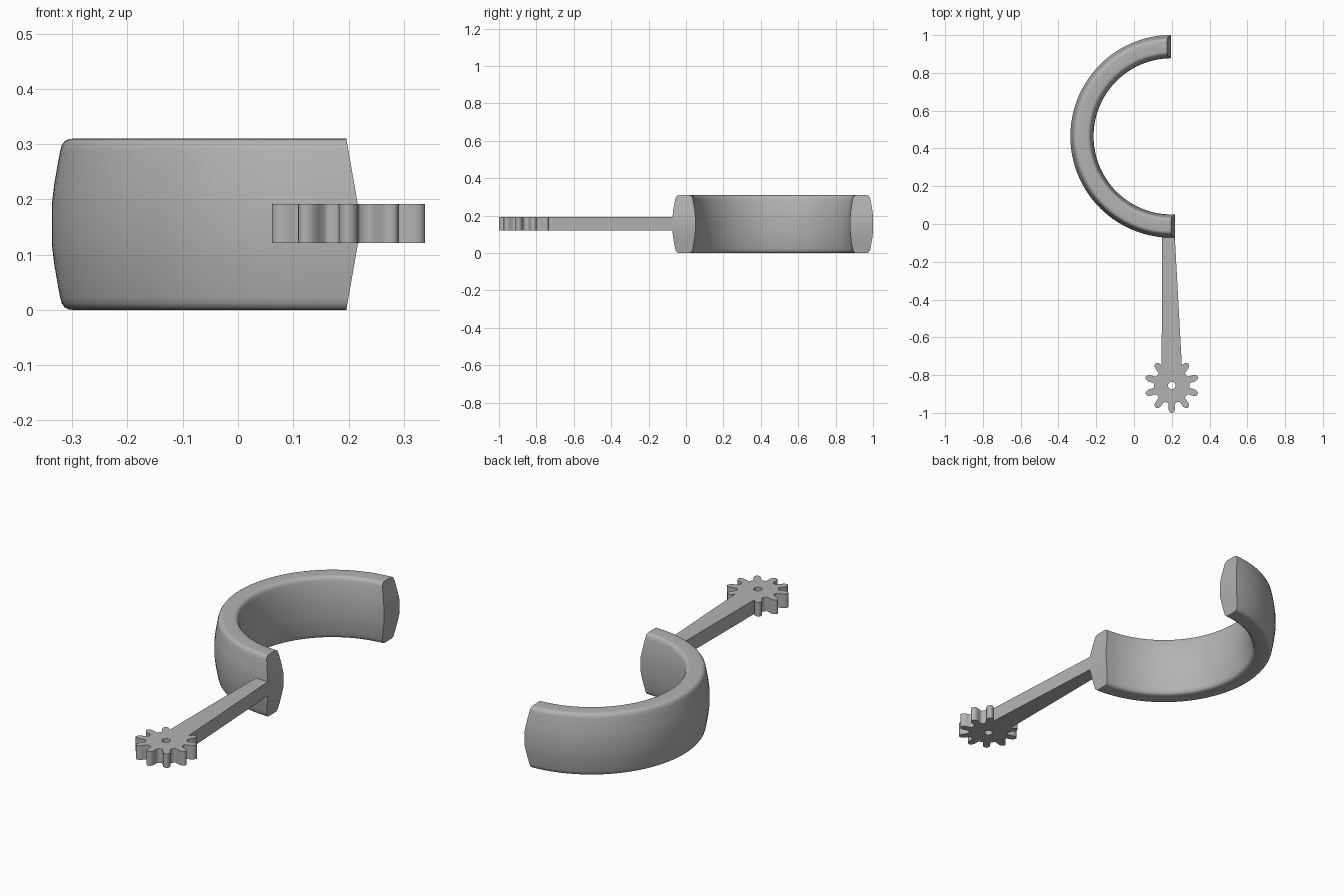
import bpy, bmesh
from math import sin, cos, pi, radians, sqrt

cube = bpy.data.objects.get("Cube")
if cube:
    bpy.data.objects.remove(cube, do_unlink=True)

grey = bpy.data.materials.new("plain_grey")
grey.use_nodes = True
colour = (0.45, 0.45, 0.45, 1)
grey.diffuse_color = colour
grey.node_tree.nodes["Principled BSDF"].inputs["Base Color"].default_value = colour


def finish(bm, name, angle):
    bmesh.ops.recalc_face_normals(bm, faces=bm.faces[:])
    mesh = bpy.data.meshes.new(name)
    bm.to_mesh(mesh)
    bm.free()
    mesh.materials.append(grey)
    ob = bpy.data.objects.new(name, mesh)
    bpy.context.collection.objects.link(ob)
    bpy.ops.object.select_all(action='DESELECT')
    ob.select_set(True)
    bpy.context.view_layer.objects.active = ob
    bpy.ops.object.shade_smooth_by_angle(angle=radians(angle))


# Half ring: barrel section (height from middle, outer radius, inner radius)
CX, CY, MID = 0.2, 0.464, 0.155
upper = [(0.035, .537, .414), (0.07, .533, .417), (0.105, .527, .422),
         (0.132, .522, .427), (0.143, .519, .430), (0.150, .514, .435),
         (0.154, .507, .442), (0.155, .499, .450)]
section = [(-h, o, i) for h, o, i in reversed(upper)] + upper
outline = [(h, o) for h, o, i in section] + [(h, i) for h, o, i in reversed(section)]


def end_point(h, r, x, side):
    # The cut ends bulge outward towards mid height
    x += 0.021 * min(1, (1 - abs(h) / MID) / 0.77)
    return (x, CY + side * sqrt(r * r - (x - CX) ** 2), MID + h)


bm = bmesh.new()
rows = [[bm.verts.new(end_point(h, r, 0.175, 1)) for h, r in outline]]
STEPS = 48
for s in range(STEPS + 1):
    a = radians(96 + 168 * s / STEPS)
    rows.append([bm.verts.new((CX + r * cos(a), CY + r * sin(a), MID + h))
                 for h, r in outline])
rows.append([bm.verts.new(end_point(h, r, 0.196, -1)) for h, r in outline])
n = len(outline)
for a, b in zip(rows, rows[1:]):
    for k in range(n):
        m = (k + 1) % n
        bm.faces.new((a[k], a[m], b[m], b[k]))
for row in (rows[0], rows[-1]):
    for k in range(n // 2 - 1):
        bm.faces.new((row[k], row[k + 1], row[n - 2 - k], row[n - 1 - k]))
finish(bm, "half_ring", 35)

# Arm and gear: one flat outline with a round hole, extruded upward
GX, GY, BOTTOM, THICK = 0.2, -0.855, 0.121, 0.071
flank = [(.092, .021), (.096, .018), (.115, .0175), (.128, .017),
         (.137, .013), (.142, .008), (.145, .002)]
tooth = [(r, -w) for r, w in flank] + [(r, w) for r, w in reversed(flank)]
points = []
for t in range(-4, 5):
    a = -pi / 2 + t * pi / 5
    for k, (r, w) in enumerate(tooth):
        # the arm replaces the inner flanks of the last teeth
        if (t == -4 and k < 2) or (t == 4 and k > len(tooth) - 3):
            continue
        points.append((GX + r * cos(a) - w * sin(a), GY + r * sin(a) + w * cos(a)))
points += [(0.215, -0.05), (0.148, -0.05)]
hole = [(GX + .02 * cos(k * pi / 12), GY + .02 * sin(k * pi / 12)) for k in range(24)]

bm = bmesh.new()
edges = []
for loop in (points, hole):
    vs = [bm.verts.new((x, y, BOTTOM)) for x, y in loop]
    edges += [bm.edges.new((vs[k - 1], vs[k])) for k in range(len(vs))]
bmesh.ops.triangle_fill(bm, edges=edges, use_beauty=True, use_dissolve=False)
raised = bmesh.ops.extrude_face_region(bm, geom=bm.faces[:], use_keep_orig=True)
top = [g for g in raised["geom"] if isinstance(g, bmesh.types.BMVert)]
bmesh.ops.translate(bm, verts=top, vec=(0, 0, THICK))
finish(bm, "gear_arm", 40)
